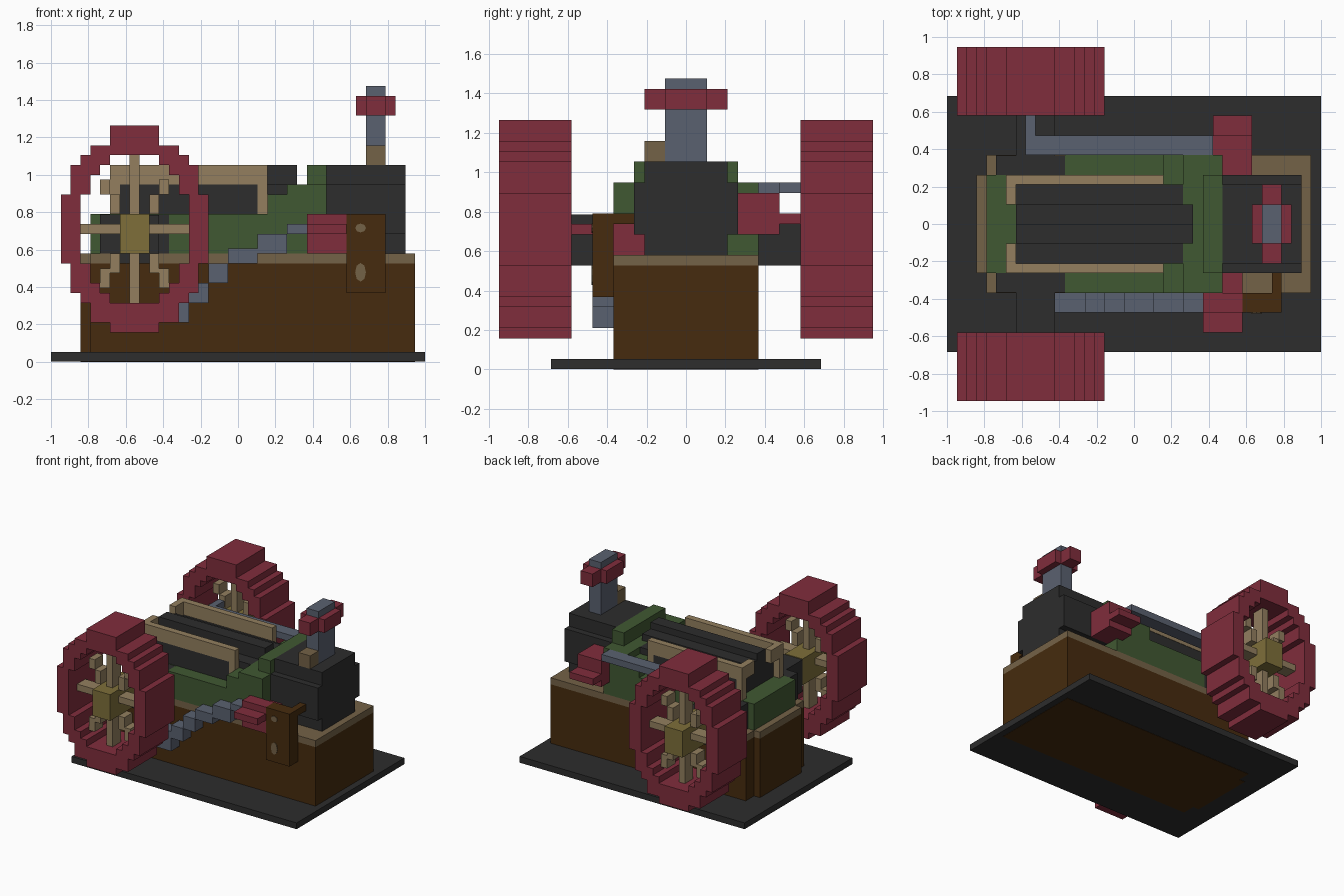
import bpy, bmesh, math
from mathutils import Matrix

cube = bpy.data.objects.get("Cube")
if cube:
    bpy.data.objects.remove(cube, do_unlink=True)

U = 2 / 38  # one block


def material(name, rgb):
    lin = [((c / 255 + 0.055) / 1.055) ** 2.4 for c in rgb] + [1]
    m = bpy.data.materials.new(name)
    m.use_nodes = True
    m.diffuse_color = lin
    m.node_tree.nodes["Principled BSDF"].inputs["Base Color"].default_value = lin
    return m


RED = material("red", (128, 45, 60))
DARK = material("charcoal", (45, 45, 45))
BROWN = material("dark wood", (70, 43, 14))
TAN = material("light tan", (147, 127, 95))
TRIM = material("dark tan", (116, 98, 71))
BLUE = material("slate blue", (90, 97, 112))
GREEN = material("green", (64, 88, 50))
GOLD = material("old gold", (126, 111, 58))


def blocks(name, mat, boxes):
    """One object from boxes (x0, x1, y0, y1, z0, z1) in block units."""
    bm = bmesh.new()
    for x0, x1, y0, y1, z0, z1 in boxes:
        mtx = Matrix.Translation(((x0 + x1) / 2 * U, (y0 + y1) / 2 * U, (z0 + z1) / 2 * U))
        mtx = mtx @ Matrix.Diagonal(((x1 - x0) * U, (y1 - y0) * U, (z1 - z0) * U, 1))
        bmesh.ops.create_cube(bm, size=1, matrix=mtx)
    return finish(name, mat, bm)


def finish(name, mat, bm):
    me = bpy.data.meshes.new(name)
    bm.to_mesh(me)
    bm.free()
    me.materials.append(mat)
    ob = bpy.data.objects.new(name, me)
    bpy.context.collection.objects.link(ob)
    return ob


# Ground slab, wooden body and its trim
blocks("base_slab", DARK, [(-19, 19, -13, 13, 0.04, 1)])
blocks("body", BROWN, [(-15, 18, -7, 7, 0, 10), (-16, -15, -5, 5, 0, 10)])
blocks("body_trim", TRIM, [(-15, 18, -7, 7, 10, 11), (-16, -15, -5, 5, 10, 11)])

# Green casing with stepped collar
blocks("casing", GREEN, [
    (-15, -7, -5, 5, 11, 15), (-7, 9, -7, 7, 11, 15), (3, 5, -7, 7, 15, 17),
    (5, 9, -7, 7, 15, 18), (7, 9, -5, 5, 18, 20)])

# Dark ridge and side panels on the casing
blocks("ridge", DARK, [
    (-12, 6, -2, 0, 15, 20), (-12, 6, -4, -2, 15, 18), (-12, 6, 0, 2, 15, 19),
    (-12, 5, 2, 4, 15, 18)])

# Axle and bearing
blocks("bearing", DARK, [(-14, -7, -6.98, 6.98, 10.5, 14.95)])
blocks("axle", DARK, [(-12, -8, -11, 11, 10, 14.9)])

# Boiler and chimney
blocks("boiler", DARK, [(9, 17, -4, 4, 11, 20), (9, 17, -5, 5, 13, 18)])
blocks("chimney", BLUE, [(13, 15, -2, 2, 20, 28)])
blocks("chimney_band", RED, [(12, 16, -2, 2, 25, 27), (13, 15, -4, 4, 25, 27)])
blocks("chimney_block", TRIM, [(13, 15, -4, -2, 20, 22)])

# Wheel rim strips for half a rim: offsets from centre, outer z range, hole z range
STRIPS = [
    (6.5, 7.5, 10, 17, None), (5.5, 6.5, 7, 20, None),
    (4.5, 5.5, 6, 21, (10, 17)), (3.5, 4.5, 4, 22, (8, 19)),
    (2.5, 3.5, 4, 22, (7, 20)), (0, 2.5, 3, 24, (6, 21))]
CX = -10.5

for side, s in (("right", -1), ("left", 1)):
    def span(a, b):
        return tuple(sorted((s * a, s * b)))

    # Rim
    rim = []
    for a, b, lo, hi, hole in STRIPS:
        for m in (-1, 1):
            xs = tuple(sorted((CX + m * a, CX + m * b)))
            parts = [(lo, hi)] if hole is None else [(lo, hole[0]), (hole[1], hi)]
            rim += [(*xs, *span(11, 18), *p) for p in parts]
    blocks("wheel_rim_" + side, RED, rim)

    # Straight and stepped diagonal spokes
    ys = span(14, 16)
    spokes = [(-16, -5, *ys, 13, 14), (-11, -10, *ys, 6, 21)]
    for m in (-1, 1):
        for a, b, lo, hi in ((1.5, 2.5, 15, 17), (2.5, 3.5, 17, 18.5),
                             (1.5, 2.5, 9, 11), (2.5, 3.5, 7.5, 9.5)):
            xs = tuple(sorted((CX + m * a, CX + m * b)))
            spokes.append((*xs, *ys, lo, hi))
    blocks("wheel_spokes_" + side, TAN, spokes)
    blocks("wheel_hub_" + side, GOLD, [(-12, -9, *span(11, 18), 11, 15)])

    # Tan rail framing a dark panel
    blocks("rail_" + side, TAN, [
        (-13, 3, *span(4, 5), 18, 20), (2, 3, *span(4, 5), 15, 18),
        (-13, -12, *span(4, 5), 15, 18), (-13, -12, *span(2, 4), 18, 20)])
    blocks("rail_panel_" + side, DARK, [(-12, 2, *span(4, 4.95), 15, 18)])

# Right valve with the stepped pipe falling from it
blocks("right_valve", RED, [
    (7, 11, -9, -4, 11, 14), (7, 11, -9, -7, 14, 15), (7, 11, -11, -9, 13, 14)])
blocks("right_pipe", BLUE, [
    (5, 7, -9, -7, 13, 14), (2, 5, -9, -7, 11, 13), (-1, 2, -9, -7, 10, 11.5),
    (-3, -1, -9, -7, 8, 10), (-5, -3, -9, -7, 6, 8), (-8, -5, -9, -7, 4, 7)])

# Left valve and straight pipe with an elbow
blocks("left_valve", RED, [(8, 12, 5, 9, 13, 17), (8, 12, 9, 11, 14, 15)])
blocks("left_pipe", BLUE, [(-11, 8, 7, 9, 17, 18), (-11, -10, 9, 11, 17, 18)])

# Gauge plate with bracket arm and two studs
blocks("gauge_plate", BROWN, [(11, 15, -9, -7, 7, 15), (14, 15, -7, -5, 14, 15)])
for name, z, rz in (("gauge_stud_upper", 13.6, 0.45), ("gauge_stud_lower", 9.1, 0.95)):
    bm = bmesh.new()
    bmesh.ops.create_cone(bm, cap_ends=True, segments=8, radius1=1, radius2=1, depth=1)
    bmesh.ops.rotate(bm, verts=bm.verts, matrix=Matrix.Rotation(math.pi / 2, 3, 'X'))
    bmesh.ops.scale(bm, verts=bm.verts, vec=(0.55 * U, 0.1 * U, rz * U))
    bmesh.ops.translate(bm, verts=bm.verts, vec=(12.45 * U, -9.03 * U, z * U))
    finish(name, TRIM, bm)
